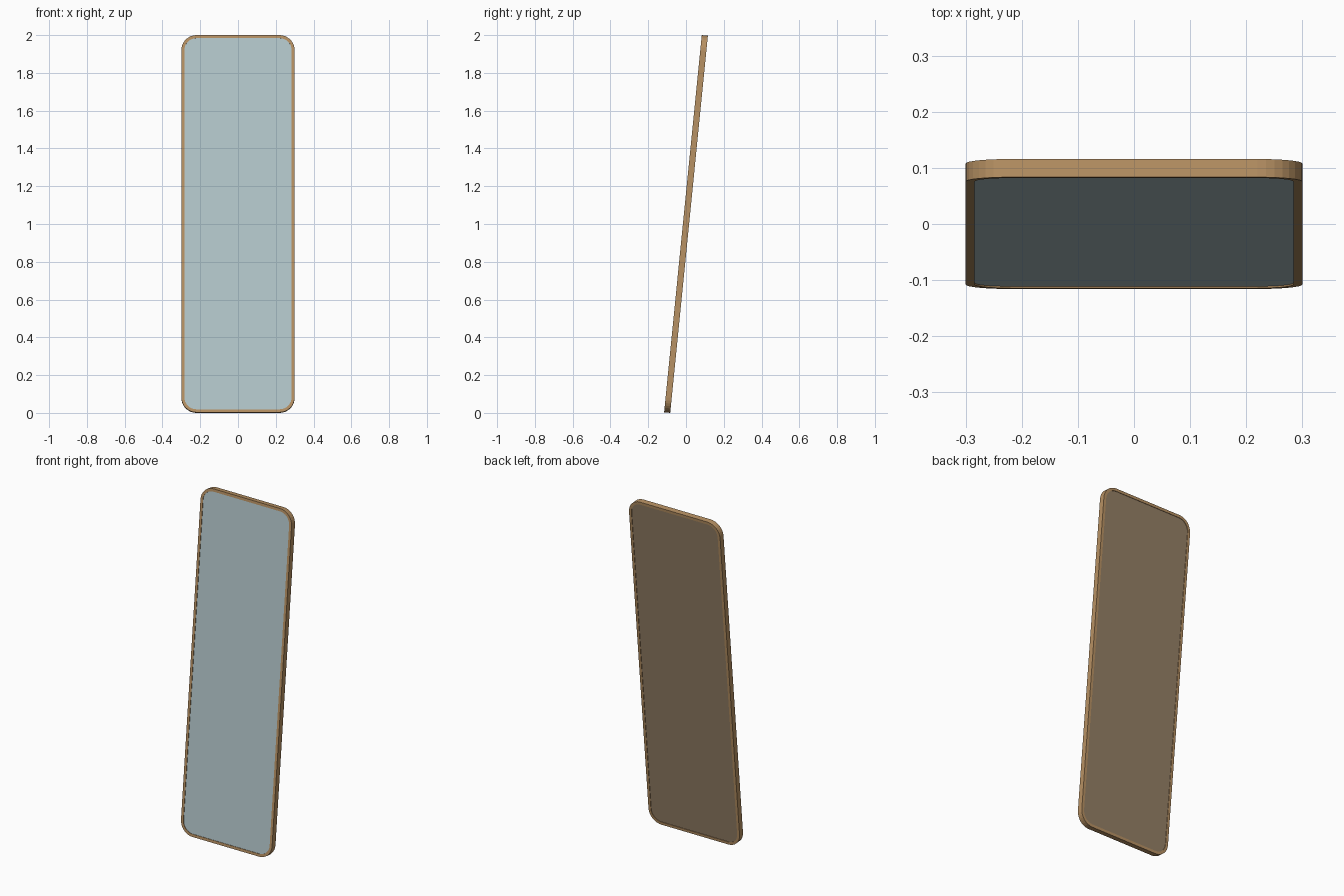
import bpy, bmesh, math
from mathutils import Matrix

if "Cube" in bpy.data.objects:
    bpy.data.objects.remove(bpy.data.objects["Cube"])

TILT = math.radians(5.7)
W, T, R, RIM = 0.6, 0.0325, 0.08, 0.016      # width, thickness, corner radius, rim width
H = (2 - T * math.sin(TILT)) / math.cos(TILT)
SEG = 8
PLACE = Matrix.Translation((0, 0, 1)) @ Matrix.Rotation(-TILT, 4, 'X')


def material(name, srgb):
    m = bpy.data.materials.new(name)
    m.diffuse_color = [((c + 0.055) / 1.055) ** 2.4 for c in srgb] + [1]
    m.use_nodes = True
    m.node_tree.nodes["Principled BSDF"].inputs["Base Color"].default_value = m.diffuse_color
    return m


def outline(inset):
    """Rounded rectangle in x, z, shrunk by inset."""
    r = R - inset
    pts = []
    for i, (sx, sz) in enumerate([(1, 1), (-1, 1), (-1, -1), (1, -1)]):
        for k in range(SEG + 1):
            a = math.pi / 2 * (i + k / SEG)
            pts.append((sx * (W / 2 - R) + r * math.cos(a),
                        sz * (H / 2 - R) + r * math.sin(a)))
    return pts


def build(name, mat, rings, closed):
    """Bridge (inset, y) rings; join last to first if closed, otherwise cap the ends."""
    bm = bmesh.new()
    loops = [[bm.verts.new((x, y, z)) for x, z in outline(ins)] for ins, y in rings]
    pairs = list(zip(loops, loops[1:]))
    if closed:
        pairs.append((loops[-1], loops[0]))
    for a, b in pairs:
        n = len(a)
        for i in range(n):
            j = (i + 1) % n
            bm.faces.new((a[i], a[j], b[j], b[i]))
    if not closed:
        bm.faces.new(loops[0])
        bm.faces.new(loops[-1])
    bmesh.ops.recalc_face_normals(bm, faces=bm.faces)
    bm.transform(PLACE)
    me = bpy.data.meshes.new(name)
    bm.to_mesh(me)
    bm.free()
    me.materials.append(mat)
    ob = bpy.data.objects.new(name, me)
    bpy.context.collection.objects.link(ob)
    return ob


wood = material("light_wood", (0.72, 0.57, 0.39))
glass = material("mirror_glass", (0.71, 0.785, 0.80))
board = material("backing_board", (0.585, 0.50, 0.40))

h, lip = T / 2, 0.003
# Wooden frame ring
build("frame", wood, [(0, -h), (0, h), (RIM, h), (RIM, -h)], True)
# Mirror pane and back board, both slightly recessed in the frame
build("mirror_pane", glass, [(RIM, -h + lip), (RIM, -h + lip + 0.008)], False)
build("back_board", board, [(RIM, h - lip - 0.008), (RIM, h - lip)], False)
